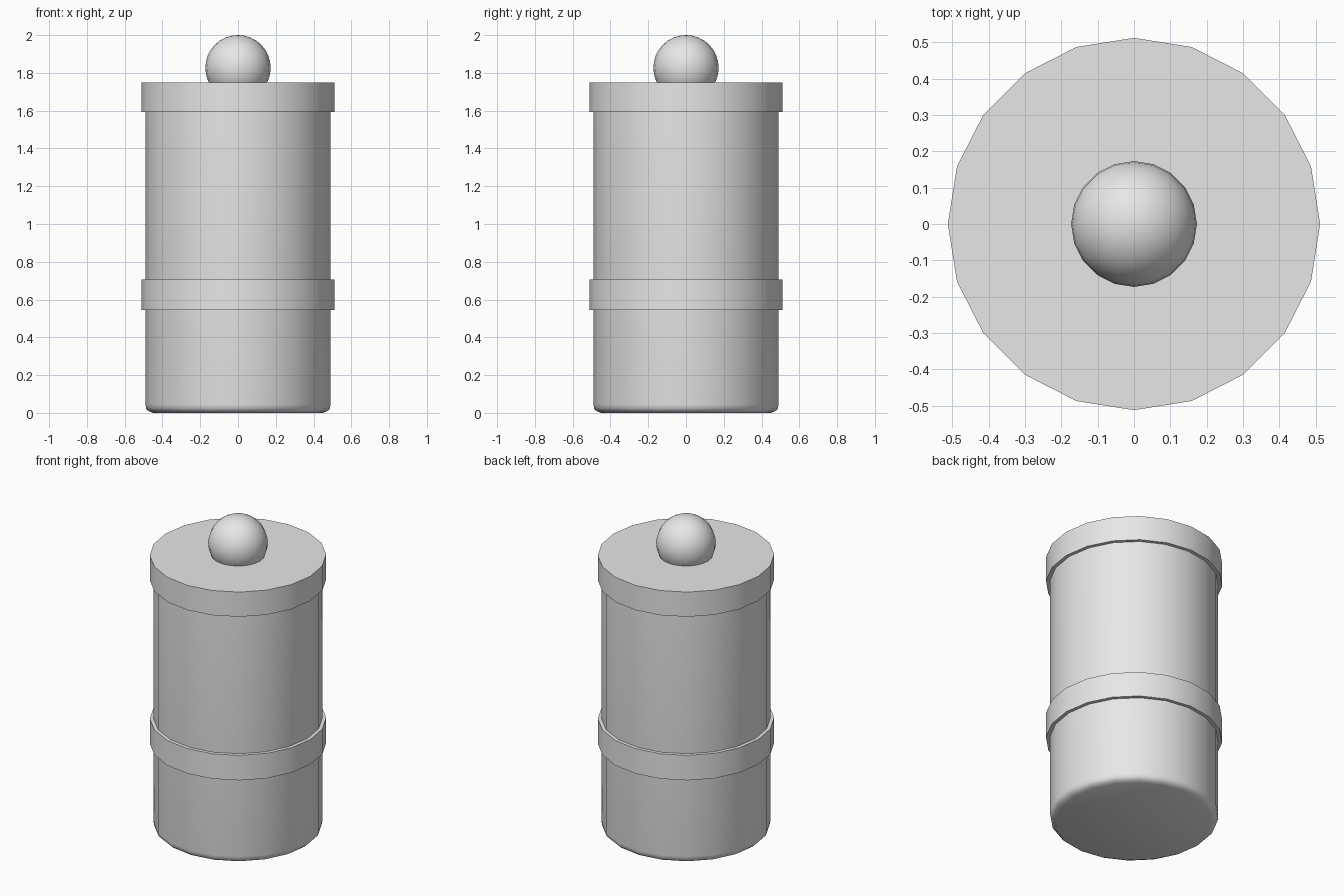
import bpy
import math

SIDES = 20

cube = bpy.data.objects.get("Cube")
if cube:
    bpy.data.objects.remove(cube, do_unlink=True)

grey = bpy.data.materials.new("plain_grey")
grey.use_nodes = True
colour = (0.8, 0.8, 0.8, 1)
grey.diffuse_color = colour
grey.node_tree.nodes["Principled BSDF"].inputs["Base Color"].default_value = colour


def finish(obj, name):
    obj.name = name
    obj.data.materials.append(grey)
    bpy.ops.object.shade_smooth_by_angle(angle=math.radians(40))


def lathe(name, profile, closed=False):
    """Turn (radius, height) points around z; an open profile gets end caps."""
    verts, faces = [], []
    for r, z in profile:
        for i in range(SIDES):
            a = math.tau * i / SIDES
            verts.append((r * math.cos(a), r * math.sin(a), z))
    n = len(profile)
    for k in range(n if closed else n - 1):
        low, high = k * SIDES, (k + 1) % n * SIDES
        for i in range(SIDES):
            j = (i + 1) % SIDES
            faces.append((low + i, low + j, high + j, high + i))
    if not closed:
        faces.append(tuple(reversed(range(SIDES))))
        faces.append(tuple(range((n - 1) * SIDES, n * SIDES)))
    mesh = bpy.data.meshes.new(name)
    mesh.from_pydata(verts, [], faces)
    obj = bpy.data.objects.new(name, mesh)
    bpy.context.collection.objects.link(obj)
    bpy.ops.object.select_all(action='DESELECT')
    obj.select_set(True)
    bpy.context.view_layer.objects.active = obj
    finish(obj, name)


# Canister body with a rounded foot
lathe("body", [(0.45, 0), (0.473, 0.009), (0.486, 0.022), (0.49, 0.045), (0.49, 1.65)])

# Raised band around the lower body
lathe("band", [(0.48, 0.545), (0.512, 0.545), (0.512, 0.705), (0.48, 0.705)], closed=True)

# Overhanging lid
lathe("lid", [(0.512, 1.592), (0.512, 1.75)])

# Ball knob
bpy.ops.mesh.primitive_uv_sphere_add(segments=SIDES, ring_count=16, radius=0.173,
                                     location=(0, 0, 1.827))
finish(bpy.context.object, "knob")
